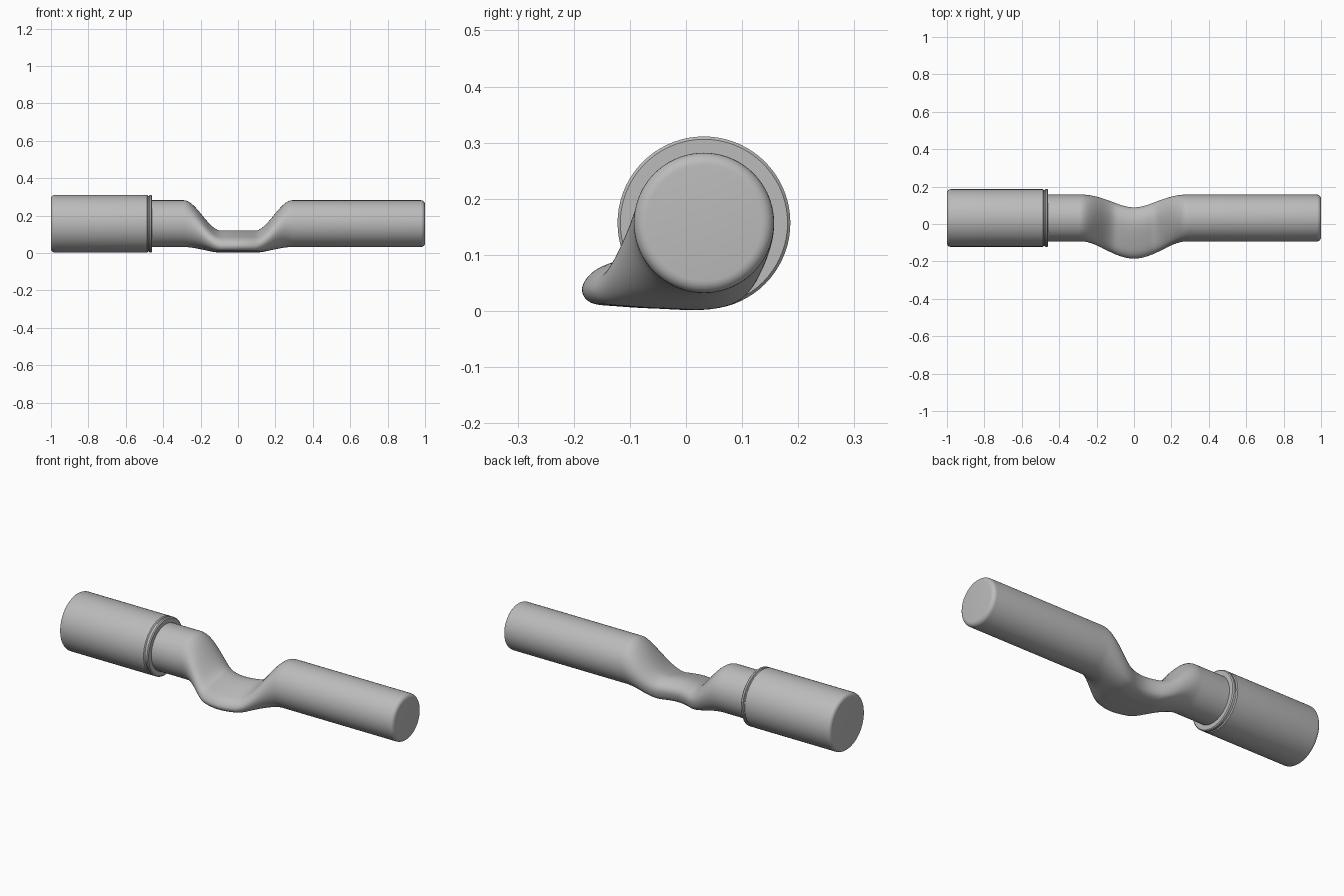
import bpy, bmesh, math

cube = bpy.data.objects.get("Cube")
if cube:
    bpy.data.objects.remove(cube, do_unlink=True)

AXIS_Y, AXIS_Z, ROD_R, SIDES = 0.032, 0.157, 0.125, 72

grey = bpy.data.materials.new("steel grey")
grey.use_nodes = True
grey.diffuse_color = (0.5, 0.5, 0.5, 1)
grey.node_tree.nodes["Principled BSDF"].inputs["Base Color"].default_value = (0.5, 0.5, 0.5, 1)


def loft(name, rings):
    """Skin closed rings of points, cap both ends."""
    bm = bmesh.new()
    rows = [[bm.verts.new(p) for p in ring] for ring in rings]
    for a, b in zip(rows, rows[1:]):
        for i in range(SIDES):
            j = (i + 1) % SIDES
            bm.faces.new((a[i], a[j], b[j], b[i]))
    bm.faces.new(rows[0])
    bm.faces.new(rows[-1])
    bmesh.ops.recalc_face_normals(bm, faces=bm.faces)
    mesh = bpy.data.meshes.new(name)
    bm.to_mesh(mesh)
    bm.free()
    obj = bpy.data.objects.new(name, mesh)
    bpy.context.collection.objects.link(obj)
    mesh.materials.append(grey)
    bpy.ops.object.select_all(action='DESELECT')
    obj.select_set(True)
    bpy.context.view_layer.objects.active = obj
    bpy.ops.object.shade_smooth_by_angle(angle=math.radians(35))
    return obj


def circle(x, r):
    angles = [2 * math.pi * i / SIDES for i in range(SIDES)]
    return [(x, AXIS_Y + r * math.cos(a), AXIS_Z + r * math.sin(a)) for a in angles]


def rounded_end(x, r, bevel, direction):
    """Rings of a filleted end, from the side wall to the cap."""
    steps = [math.pi / 2 * k / 6 for k in range(7)]
    return [circle(x - direction * bevel * (1 - math.sin(a)),
                   r - bevel * (1 - math.cos(a))) for a in steps]


def smooth(t):
    t = min(max(t, 0), 1)
    return t * t * (3 - 2 * t)


# Flattened middle section: (y from its centre, z), from the back over the top
PRESSED = [(0.137, 0.065), (0.122, 0.098), (0.08, 0.117), (0.03, 0.117),
           (-0.04, 0.1), (-0.11, 0.075), (-0.137, 0.042), (-0.122, 0.015),
           (-0.07, 0.008), (0.0, 0.004), (0.07, 0.003), (0.12, 0.02)]


def pressed_point(i):
    """Closed spline through the pressed section."""
    u = i * len(PRESSED) / SIDES
    k, t = int(u), u - int(u)
    p = [PRESSED[(k + d) % len(PRESSED)] for d in (-1, 0, 1, 2)]
    return [0.5 * (2 * b + (c - a) * t + (2 * a - 5 * b + 4 * c - d) * t * t
                   + (3 * b - a - 3 * c + d) * t ** 3) for a, b, c, d in zip(*p)]


def bend_ring(x):
    round_amount = smooth((abs(x) - 0.09) / 0.2)
    shift = -0.08 * (1 - smooth(abs(x) / 0.28))
    ring = []
    for i, (_, cy, cz) in enumerate(circle(x, ROD_R)):
        py, pz = pressed_point(i)
        y = (py + AXIS_Y) * (1 - round_amount) + cy * round_amount + shift
        ring.append((x, y, pz * (1 - round_amount) + cz * round_amount))
    return ring


# Rod with a pressed, forward-bent middle
bend = [bend_ring(-0.3 + 0.6 * k / 60) for k in range(61)]
loft("bent_rod", [circle(-0.6, ROD_R)] + bend + rounded_end(1, ROD_R, 0.022, 1))

# Sleeve on the right end, with a narrow groove and collar at its mouth
R = 0.154
mouth = [(-0.486, R), (-0.481, R - 0.005), (-0.476, R - 0.005), (-0.473, R),
         (-0.464, R), (-0.459, R - 0.005), (-0.459, ROD_R - 0.01)]
loft("sleeve", rounded_end(-1, R, 0.02, -1)[::-1] + [circle(x, r) for x, r in mouth])
